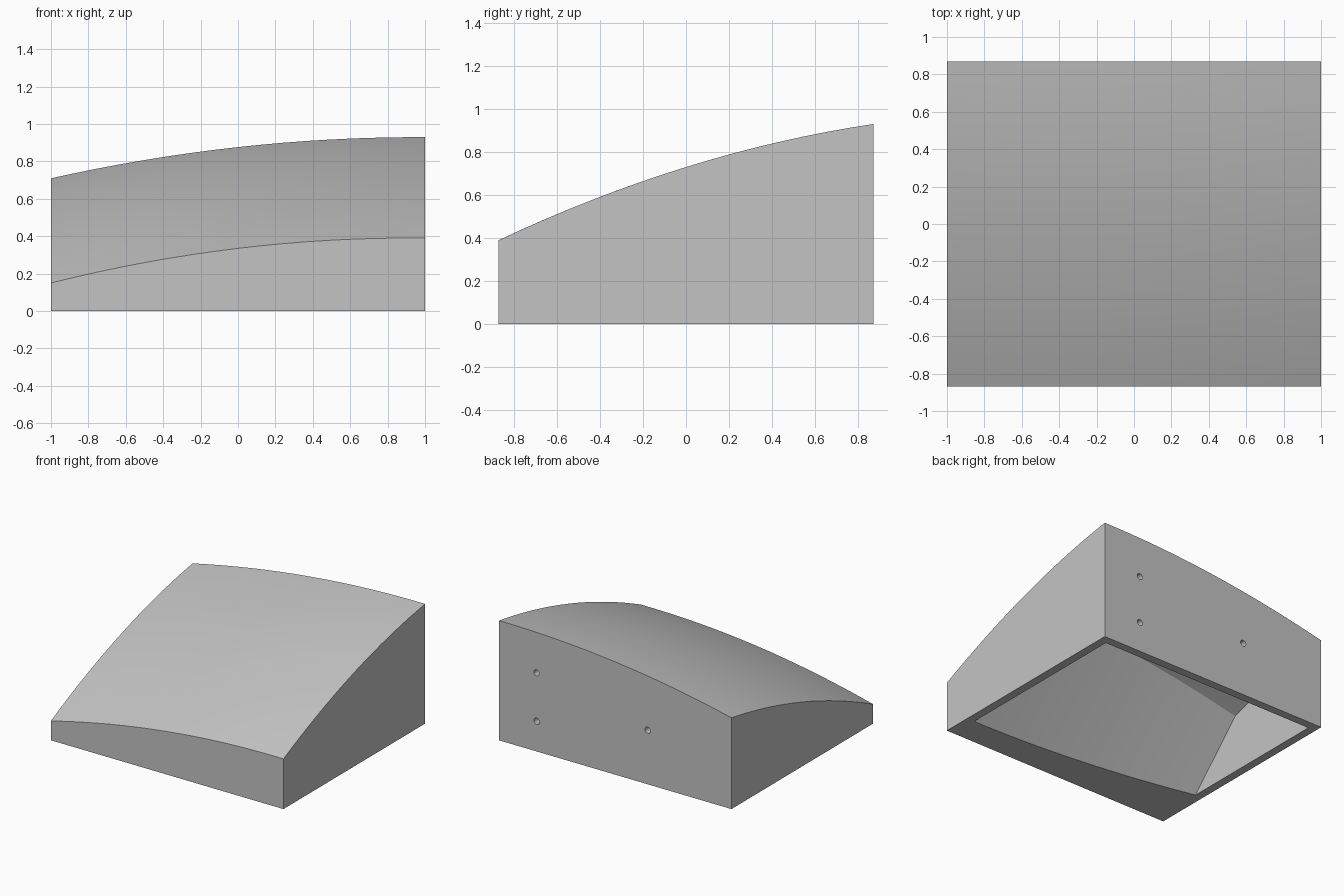
import bpy, bmesh, math
from mathutils import Matrix

old = bpy.data.objects.get("Cube")
if old:
    bpy.data.objects.remove(old, do_unlink=True)

HALF_X, HALF_Y = 1.0, 0.87
WALL = 0.065

grey = bpy.data.materials.new("plain grey")
grey.use_nodes = True
colour = (0.55, 0.55, 0.55, 1)
grey.diffuse_color = colour
grey.node_tree.nodes["Principled BSDF"].inputs["Base Color"].default_value = colour


def outer_top(x, y):
    """Doubly curved top, highest at the back left corner."""
    back = (y + HALF_Y) / (2 * HALF_Y)
    d = 1 - x
    drop = (0.065 - 0.008 * back) * d * d - (0.010 - 0.006 * back) * d
    return 0.73 + 0.31 * y - 0.0925 * y * y - drop


def inner_top(x, y):
    """Ceiling of the hollow: parallel to the top behind, a steep ramp in front."""
    if y >= 0:
        return outer_top(x, y) - WALL
    return outer_top(x, 0) - WALL + 1.03 * y


def add_object(name, bm):
    bmesh.ops.recalc_face_normals(bm, faces=bm.faces)
    mesh = bpy.data.meshes.new(name)
    bm.to_mesh(mesh)
    bm.free()
    mesh.materials.append(grey)
    obj = bpy.data.objects.new(name, mesh)
    bpy.context.collection.objects.link(obj)
    return obj


def curved_block(name, half_x, half_y, top, base):
    """Box on a flat base whose top follows a height function."""
    bm = bmesh.new()
    bmesh.ops.create_grid(bm, x_segments=16, y_segments=16, size=1)
    for v in bm.verts:
        v.co.x *= half_x
        v.co.y *= half_y
        if abs(v.co.y) < 1e-5:
            v.co.y = 0
        v.co.z = top(v.co.x, v.co.y)
    rim = [e for e in bm.edges if e.is_boundary]
    made = bmesh.ops.extrude_edge_only(bm, edges=rim)["geom"]
    for v in made:
        if isinstance(v, bmesh.types.BMVert):
            v.co.z = base
    bmesh.ops.holes_fill(bm, edges=[e for e in bm.edges if e.is_boundary], sides=0)
    return add_object(name, bm)


def cut(target, cutter):
    mod = target.modifiers.new("cut", "BOOLEAN")
    mod.operation = "DIFFERENCE"
    mod.solver = "EXACT"
    mod.object = cutter
    bpy.ops.object.select_all(action="DESELECT")
    target.select_set(True)
    bpy.context.view_layer.objects.active = target
    bpy.ops.object.modifier_apply(modifier=mod.name)
    bpy.data.objects.remove(cutter, do_unlink=True)


# Wedge housing with an open, hollow underside
housing = curved_block("wedge_housing", HALF_X, HALF_Y, outer_top, 0)
cut(housing, curved_block("hollow_cutter", HALF_X - WALL, HALF_Y - WALL, inner_top, -1))

# Three screw holes through the back wall
for x, z in ((0.675, 0.61), (0.675, 0.235), (-0.28, 0.42)):
    bm = bmesh.new()
    place = Matrix.Translation((x, HALF_Y, z)) @ Matrix.Rotation(math.pi / 2, 4, "X")
    bmesh.ops.create_cone(bm, cap_ends=True, segments=24, radius1=0.024,
                          radius2=0.024, depth=4 * WALL, matrix=place)
    cut(housing, add_object("hole_cutter", bm))

# Smooth curves, crisp corners
bpy.ops.object.select_all(action="DESELECT")
housing.select_set(True)
bpy.context.view_layer.objects.active = housing
bpy.ops.object.shade_smooth_by_angle(angle=math.radians(20))
